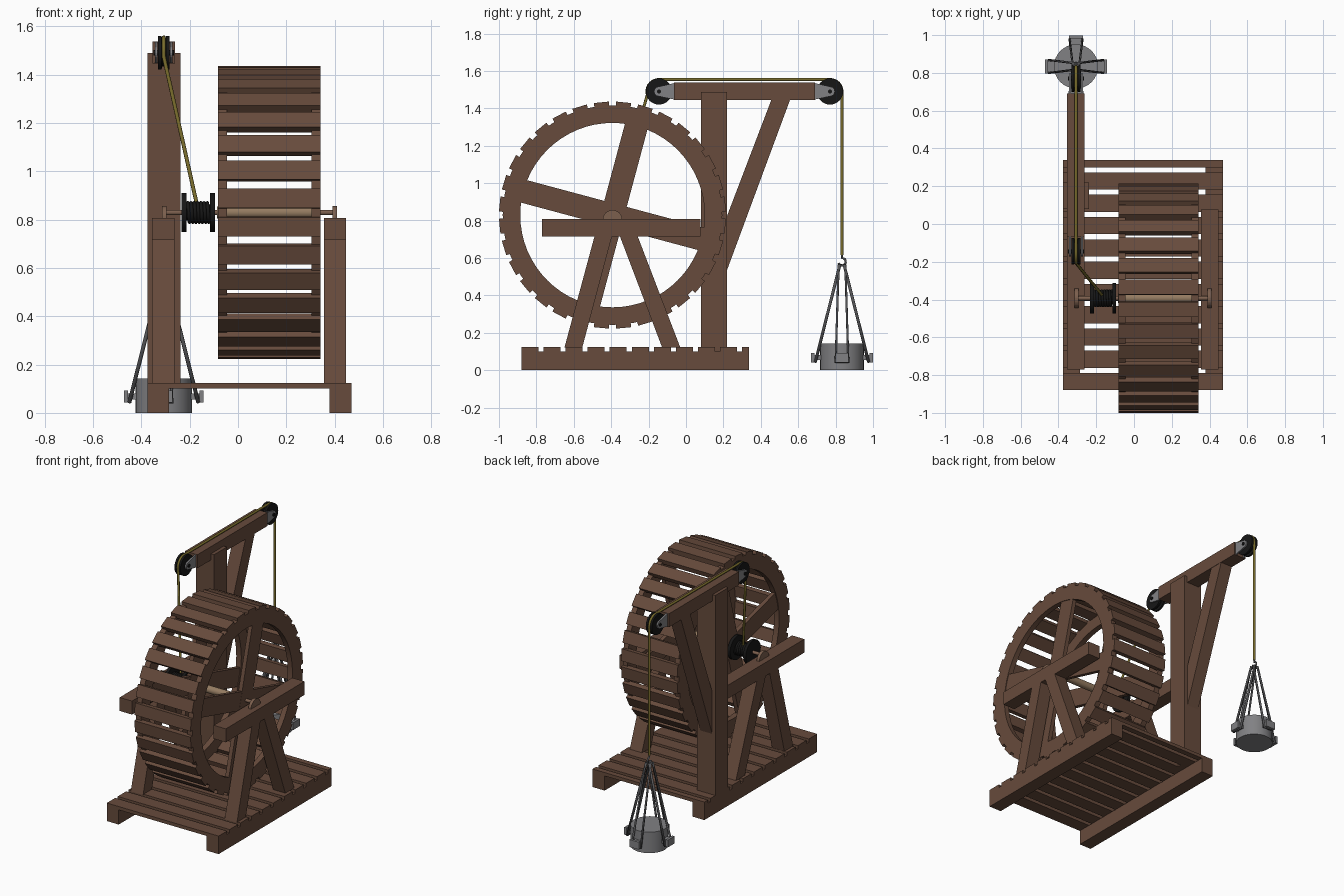
import bpy, bmesh
from math import pi, sin, cos, radians
from mathutils import Matrix, Vector

if "Cube" in bpy.data.objects:
    bpy.data.objects.remove(bpy.data.objects["Cube"])


def material(name, col):
    m = bpy.data.materials.new(name)
    m.diffuse_color = (*col, 1)
    m.use_nodes = True
    m.node_tree.nodes["Principled BSDF"].inputs["Base Color"].default_value = m.diffuse_color
    return m


WOOD = material("wood", (0.135, 0.070, 0.045))
TAN = material("turned_wood", (0.30, 0.20, 0.12))
AXLE = material("axle_wood", (0.20, 0.115, 0.075))
BLACK = material("black_iron", (0.008, 0.008, 0.008))
ROPE = material("rope", (0.19, 0.15, 0.025))
GREY = material("steel", (0.22, 0.22, 0.23))
DARK = material("dark_steel", (0.09, 0.09, 0.095))


def finish(name, bm, mat, smooth=False):
    bmesh.ops.recalc_face_normals(bm, faces=bm.faces)
    me = bpy.data.meshes.new(name)
    bm.to_mesh(me)
    bm.free()
    me.materials.append(mat)
    ob = bpy.data.objects.new(name, me)
    bpy.context.collection.objects.link(ob)
    if smooth:
        bpy.ops.object.select_all(action='DESELECT')
        ob.select_set(True)
        bpy.context.view_layer.objects.active = ob
        bpy.ops.object.shade_smooth_by_angle(angle=radians(35))
    return ob


def add_box(bm, x, y, z, mat=Matrix()):
    size = Matrix.Diagonal((x[1] - x[0], y[1] - y[0], z[1] - z[0], 1))
    mid = Matrix.Translation((sum(x) / 2, sum(y) / 2, sum(z) / 2))
    bmesh.ops.create_cube(bm, size=1, matrix=mat @ mid @ size)


def box(name, x, y, z, mat=WOOD):
    bm = bmesh.new()
    add_box(bm, x, y, z)
    return finish(name, bm, mat)


def prism(name, pts, x, mat=WOOD):
    """Extrude a (y, z) outline from x[0] to x[1]."""
    bm = bmesh.new()
    face = bm.faces.new([bm.verts.new((x[0], *p)) for p in pts])
    new = bmesh.ops.extrude_face_region(bm, geom=[face])["geom"]
    bmesh.ops.translate(bm, vec=(x[1] - x[0], 0, 0),
                        verts=[v for v in new if isinstance(v, bmesh.types.BMVert)])
    return finish(name, bm, mat)


def lathe(name, prof, centre, mat, n=32, closed=False, axis='X'):
    """Revolve an (along, radius) profile about an axis through centre."""
    bm = bmesh.new()
    rings = []
    for i in range(n):
        a = 2 * pi * i / n
        rings.append([bm.verts.new(Vector((t, r * cos(a), r * sin(a)) if axis == 'X'
                                          else (r * cos(a), r * sin(a), t)) + Vector(centre))
                      for t, r in prof])
    for i in range(n):
        a, b = rings[i], rings[(i + 1) % n]
        for k in range(len(prof) - (0 if closed else 1)):
            j = (k + 1) % len(prof)
            bm.faces.new((a[k], a[j], b[j], b[k]))
    bmesh.ops.remove_doubles(bm, verts=bm.verts, dist=1e-5)
    return finish(name, bm, mat, True)


def rod(name, x0, x1, r, centre, mat, n=24, axis='X'):
    return lathe(name, [(x0, 0), (x0, r), (x1, r), (x1, 0)], centre, mat, n, axis=axis)


def tube(name, paths, r, mat, res=2, cyclic=False):
    cu = bpy.data.curves.new(name, 'CURVE')
    cu.dimensions, cu.bevel_depth, cu.bevel_resolution = '3D', r, res
    cu.use_fill_caps = True
    for pts in paths:
        s = cu.splines.new('POLY')
        s.points.add(len(pts) - 1)
        for p, q in zip(s.points, pts):
            p.co = (*q, 1)
        s.use_cyclic_u = cyclic
    cu.materials.append(mat)
    ob = bpy.data.objects.new(name, cu)
    bpy.context.collection.objects.link(ob)
    bpy.ops.object.select_all(action='DESELECT')
    ob.select_set(True)
    bpy.context.view_layer.objects.active = ob
    bpy.ops.object.convert(target='MESH')
    return ob


# Base: two rails and a slatted deck
box("left_rail", (-0.375, -0.285), (-0.88, 0.338), (0, 0.1))
box("right_rail", (0.378, 0.47), (-0.88, 0.338), (0, 0.1))
bm = bmesh.new()
for i in range(11):
    y = -0.88 + i * 0.118
    add_box(bm, (-0.375, 0.47), (y, min(y + 0.091, 0.338)), (0.1, 0.123))
finish("deck_planks", bm, WOOD)

# A-frame supports with axle saddles
WY, WZ = -0.393, 0.829
for side, x in (("left", (-0.355, -0.262)), ("right", (0.355, 0.447))):
    box(side + "_bearing_beam", x, (-0.77, 0.078), (0.715, 0.807))
    prism(side + "_front_leg", [(-0.65, 0.12), (-0.555, 0.12), (-0.395, 0.72), (-0.488, 0.72)], x)
    prism(side + "_back_leg", [(-0.355, 0.72), (-0.26, 0.72), (-0.03, 0.12), (-0.127, 0.12)], x)
    cx = -0.305 if side == "left" else 0.4
    arch = [(WY + 0.052 * cos(a), 0.806 + 0.05 * sin(a)) for a in [pi * i / 16 for i in range(17)]]
    prism(side + "_axle_saddle", arch, (cx - 0.01, cx + 0.01), AXLE)

# Treadwheel: rims, crossed spokes, tread slats
R0, R1 = (-0.083, -0.045), (0.305, 0.341)
for side, x in (("left", R0), ("right", R1)):
    lathe(side + "_rim", [(x[0], 0.493), (x[1], 0.493), (x[1], 0.587), (x[0], 0.587)],
          (0, WY, WZ), WOOD, 64, closed=True)
    bm = bmesh.new()
    for k, deg in enumerate((75, -15)):
        turn = Matrix.Translation((0, WY, WZ)) @ Matrix.Rotation(radians(deg), 4, 'X')
        e = 0.004 + 0.001 * k
        add_box(bm, (x[0] + e, x[1] - e), (-0.51, 0.51), (-0.062, 0.062), turn)
    finish(side + "_spokes", bm, WOOD)
bm = bmesh.new()
for i in range(32):
    turn = Matrix.Translation((0, WY, WZ)) @ Matrix.Rotation(2 * pi * (i + 0.5) / 32, 4, 'X')
    add_box(bm, (-0.083, 0.341), (0.572, 0.606), (-0.04, 0.04), turn)
finish("tread_slats", bm, WOOD)

# Axle and rope drum
rod("axle", -0.315, 0.41, 0.011, (0, WY, WZ), AXLE)
rod("wheel_shaft", -0.086, 0.315, 0.025, (0, WY, WZ), TAN)
rod("drum_core", -0.23, -0.095, 0.034, (0, WY, WZ), BLACK)
for side, x in (("outer", -0.233), ("inner", -0.115)):
    rod(side + "_drum_flange", x, x + 0.02, 0.081, (0, WY, WZ), BLACK, 32)
coil = [(-0.211 + 0.094 * i / 168, WY + 0.04 * cos(i * pi / 12), WZ + 0.04 * sin(i * pi / 12))
        for i in range(169)]
tube("drum_coil", [coil], 0.0075, BLACK)

# Crane: post, boom, brace
PX = -0.307
box("crane_post", (-0.375, -0.237), (0.08, 0.22), (0.1, 1.488))
box("crane_boom", (-0.354, -0.261), (-0.065, 0.69), (1.445, 1.537))
prism("crane_brace", [(0.21, 0.51), (0.557, 1.447), (0.457, 1.447), (0.21, 0.80)], (-0.352, -0.263))

# Pulleys and their tapered cheek plates
PZ = 1.49
for name, py, d in (("front", -0.145, 1), ("back", 0.77, -1)):
    prof = [(-0.023, 0), (-0.023, 0.07), (-0.01, 0.07), (-0.006, 0.056),
            (0.006, 0.056), (0.01, 0.07), (0.023, 0.07), (0.023, 0)]
    lathe(name + "_pulley", prof, (PX, py, PZ), BLACK, 32)
    rod(name + "_pulley_pin", -0.042, 0.042, 0.011, (PX, py, PZ), BLACK, 16)
    nose = [(py - d * 0.026 * sin(a), PZ + 0.026 * cos(a)) for a in [pi * i / 8 for i in range(9)]]
    plate = nose + [(py + d * 0.082, 1.447), (py + d * 0.082, 1.535)]
    for s, x in (("left", PX - 0.036), ("right", PX + 0.026)):
        prism(f"{name}_{s}_cheek", plate, (x, x + 0.01), GREY)

# Rope: drum, over both pulleys, down to the hook
r = 0.064
rope = [(-0.172, WY + 0.02, WZ + 0.042)]
rope += [(PX, -0.145 - r * cos(a), PZ + r * sin(a)) for a in [radians(-15 + 15 * i) for i in range(8)]]
rope += [(PX, 0.77 + r * sin(a), PZ + r * cos(a)) for a in [radians(15 * i) for i in range(7)]]
BY = 0.834
rope.append((PX, BY, 0.615))
tube("hoist_rope", [rope], 0.008, ROPE)

# Hook
hook = [(PX, BY, 0.63), (PX, BY, 0.60)]
hook += [(PX, BY + 0.02 * sin(a), 0.58 + 0.02 * cos(a)) for a in [radians(25 * i) for i in range(11)]]
tube("hook", [hook], 0.006, DARK)

# Hanging weight with four lugs and four sling loops
rod("weight", 0, 0.143, 0.117, (PX, BY, 0), GREY, 32, axis='Z')
lugs = bmesh.new()
loops = []
for i in range(4):
    turn = Matrix.Translation((PX, BY, 0)) @ Matrix.Rotation(i * pi / 2, 4, 'Z')
    add_box(lugs, (0.11, 0.152), (-0.028, 0.028), (0.055, 0.08), turn)
    add_box(lugs, (0.148, 0.165), (-0.036, 0.036), (0.042, 0.092), turn)
    loops.append([turn @ Vector(p) for p in ((0.012, -0.018, 0.56), (0.142, -0.034, 0.045),
                                             (0.142, 0.034, 0.045), (0.012, 0.018, 0.56))])
finish("weight_lugs", lugs, GREY)
tube("sling_loops", loops, 0.0085, DARK, 2, cyclic=True)
